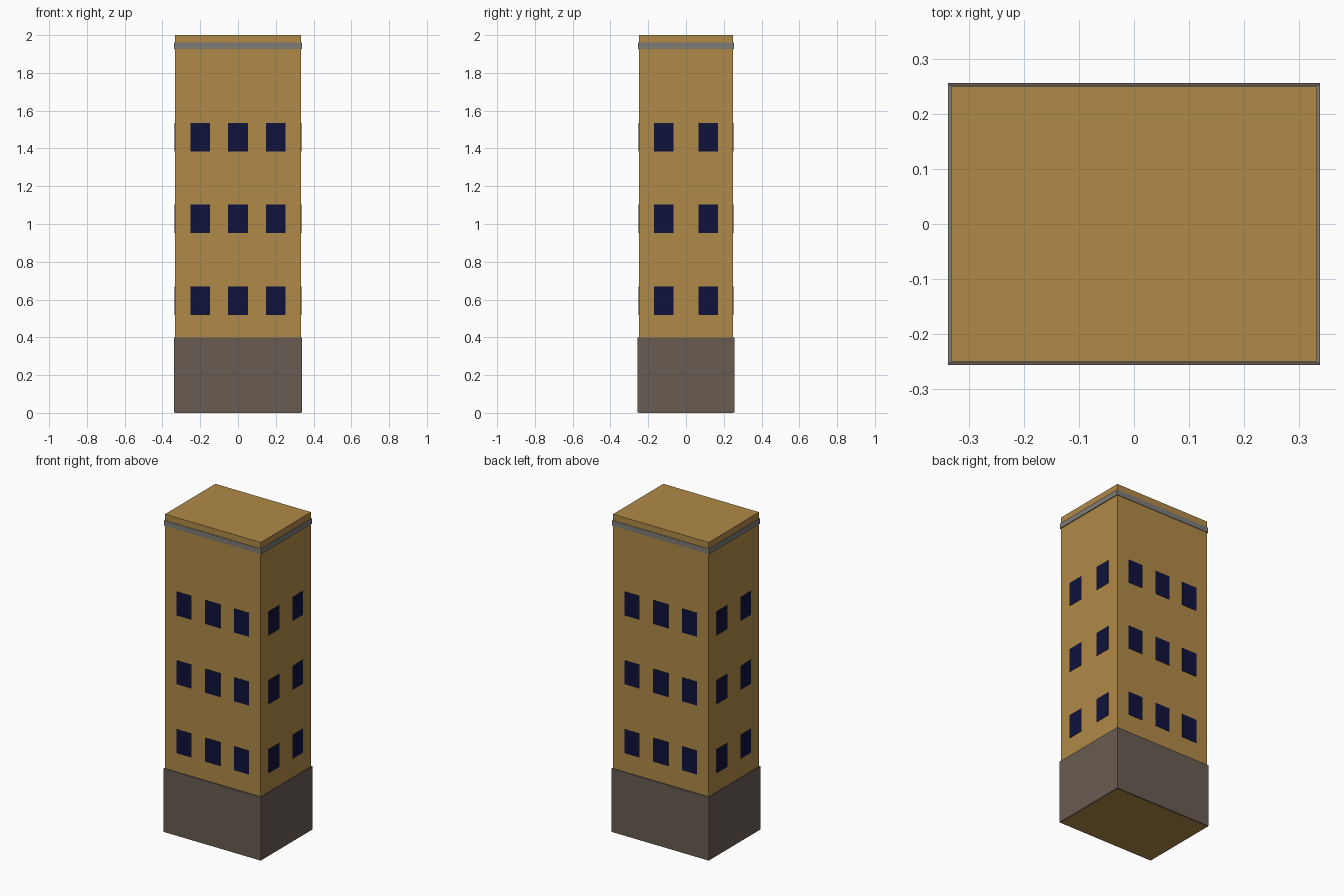
import bpy

if "Cube" in bpy.data.objects:
    bpy.data.objects.remove(bpy.data.objects["Cube"])


def material(name, rgb):
    m = bpy.data.materials.new(name)
    m.diffuse_color = (*rgb, 1)
    m.use_nodes = True
    m.node_tree.nodes["Principled BSDF"].inputs["Base Color"].default_value = m.diffuse_color
    return m


WALL = material("ochre_wall", (0.434, 0.254, 0.065))
STONE = material("dark_stone", (0.138, 0.107, 0.084))
TRIM = material("grey_trim", (0.21, 0.20, 0.18))
GLASS = material("navy_glass", (0.005, 0.006, 0.045))


def box(name, centre, size, mat):
    bpy.ops.mesh.primitive_cube_add(size=1, location=centre)
    ob = bpy.context.object
    ob.name = name
    ob.scale = size
    bpy.ops.object.transform_apply(location=False, rotation=False, scale=True)
    ob.data.materials.append(mat)
    return ob


HX, HY = 0.333, 0.25  # tower half width and half depth

# Tower, stone base (a hair above the ground to avoid coplanar faces), roof band
box("tower_body", (0, 0, 1), (2 * HX, 2 * HY, 2), WALL)
box("stone_base", (0, 0, 0.2005), (0.676, 0.512, 0.399), STONE)
box("roof_band", (0, 0, 1.944), (0.676, 0.506, 0.033), TRIM)

# Windows: three floors, three per long wall and two per short wall
W, H, T = 0.104, 0.15, 0.004
for floor, z in enumerate((0.593, 1.027, 1.46), 1):
    for side, s in (("front", -1), ("back", 1)):
        for i, x in enumerate((-0.2, 0, 0.2), 1):
            box(f"window_{side}_{floor}_{i}", (x, s * HY, z), (W, T, H), GLASS)
    for side, s in (("left", -1), ("right", 1)):
        for i, y in enumerate((-0.118, 0.118), 1):
            box(f"window_{side}_{floor}_{i}", (s * HX, y, z), (T, W, H), GLASS)
